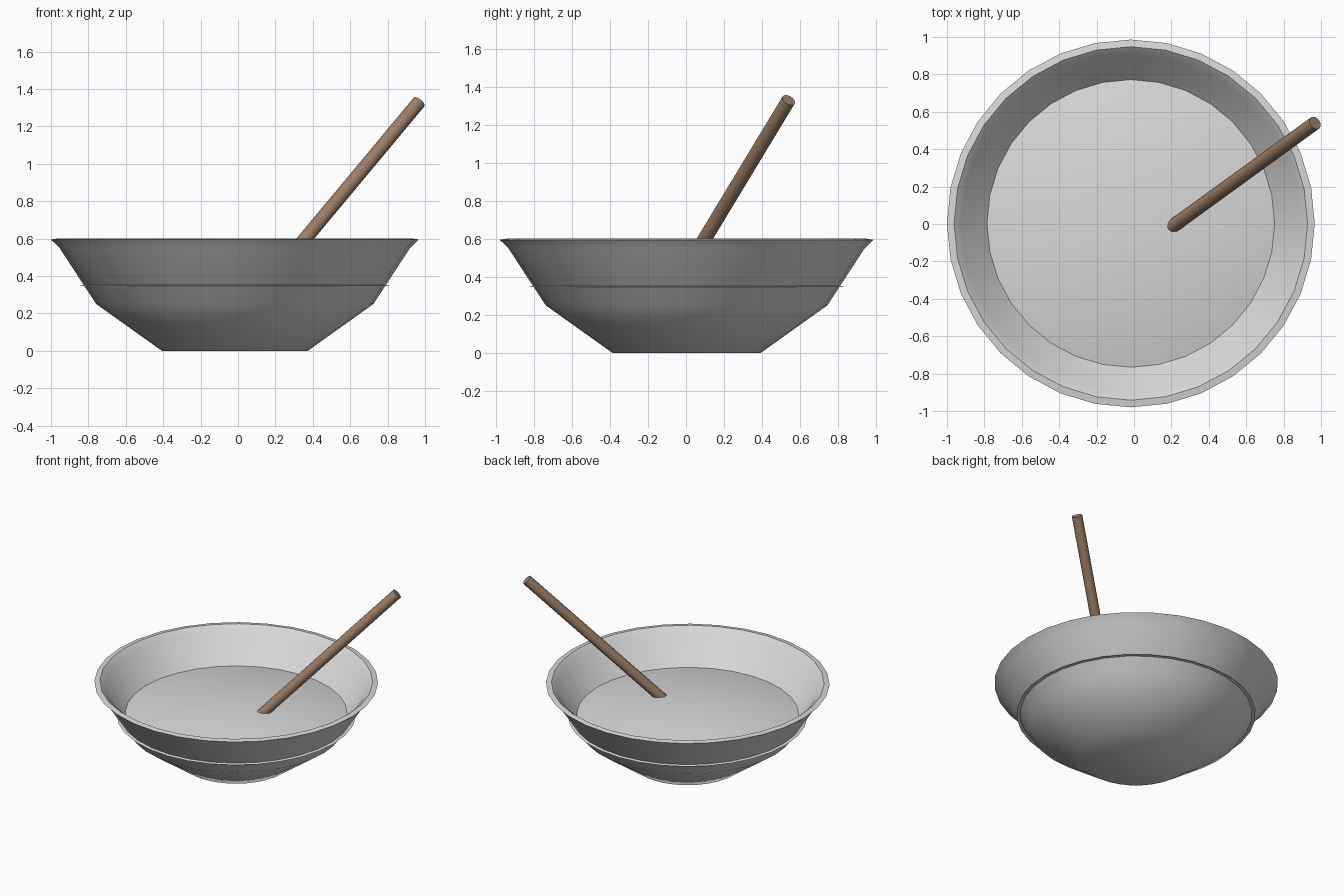
import bpy, bmesh, math
from mathutils import Vector

if "Cube" in bpy.data.objects:
    bpy.data.objects.remove(bpy.data.objects["Cube"])

SEGMENTS = 32
CENTRE = Vector((-0.017, 0.003, 0))


def material(name, rgb):
    m = bpy.data.materials.new(name)
    m.diffuse_color = (*rgb, 1)
    m.use_nodes = True
    m.node_tree.nodes["Principled BSDF"].inputs["Base Color"].default_value = m.diffuse_color
    return m


def finish(ob, name, mat, angle):
    """Name, colour and smooth an object, keeping edges above the angle sharp."""
    ob.name = name
    ob.data.materials.append(mat)
    bpy.ops.object.select_all(action='DESELECT')
    ob.select_set(True)
    bpy.context.view_layer.objects.active = ob
    bpy.ops.object.shade_smooth_by_angle(angle=math.radians(angle))


def lathe(profile):
    """Spin a radius/height profile around the bowl axis; both ends are closed."""
    bm = bmesh.new()
    rings = []
    for r, z in profile:
        rings.append([bm.verts.new(CENTRE + Vector((
            r * math.cos(2 * math.pi * i / SEGMENTS),
            r * math.sin(2 * math.pi * i / SEGMENTS), z)))
            for i in range(SEGMENTS)])
    for a, b in zip(rings, rings[1:]):
        for i in range(SEGMENTS):
            j = (i + 1) % SEGMENTS
            bm.faces.new((a[i], a[j], b[j], b[i]))
    bm.faces.new(rings[0][::-1])
    bm.faces.new(rings[-1])
    mesh = bpy.data.meshes.new("lathe")
    bm.to_mesh(mesh)
    bm.free()
    ob = bpy.data.objects.new("lathe", mesh)
    bpy.context.collection.objects.link(ob)
    return ob


grey = material("light grey", (0.69, 0.69, 0.69))
wood = material("brown wood", (0.33, 0.21, 0.135))

# Bowl shell: outer wall up to the flared rim, then back down the inner wall
bowl = lathe([(0.39, 0), (0.741, 0.25), (0.937, 0.55), (0.983, 0.595),
              (0.945, 0.601), (0.905, 0.565), (0.715, 0.28), (0.378, 0.037)])
finish(bowl, "bowl", grey, 45)

# Filling: a shallow flat-bottomed dome whose edge pokes slightly through the wall
R, BASE, RISE, STEPS = 0.829, 0.347, 0.1, 10
dome = [(R * (1 - k / STEPS), BASE + RISE * (1 - (1 - k / STEPS) ** 2))
        for k in range(STEPS)] + [(0.01, BASE + RISE)]
finish(lathe(dome), "filling", grey, 12)
bpy.context.object.data.validate()

# Leaning stick, its foot sunk into the filling
low, high = Vector((0.235, 0.008, 0.45)), Vector((0.968, 0.54, 1.33))
low = low - (high - low) * 0.09
axis = high - low
bpy.ops.mesh.primitive_cylinder_add(vertices=16, radius=0.037, depth=axis.length,
                                    location=(low + high) / 2,
                                    rotation=axis.to_track_quat('Z', 'Y').to_euler())
finish(bpy.context.object, "stick", wood, 40)
